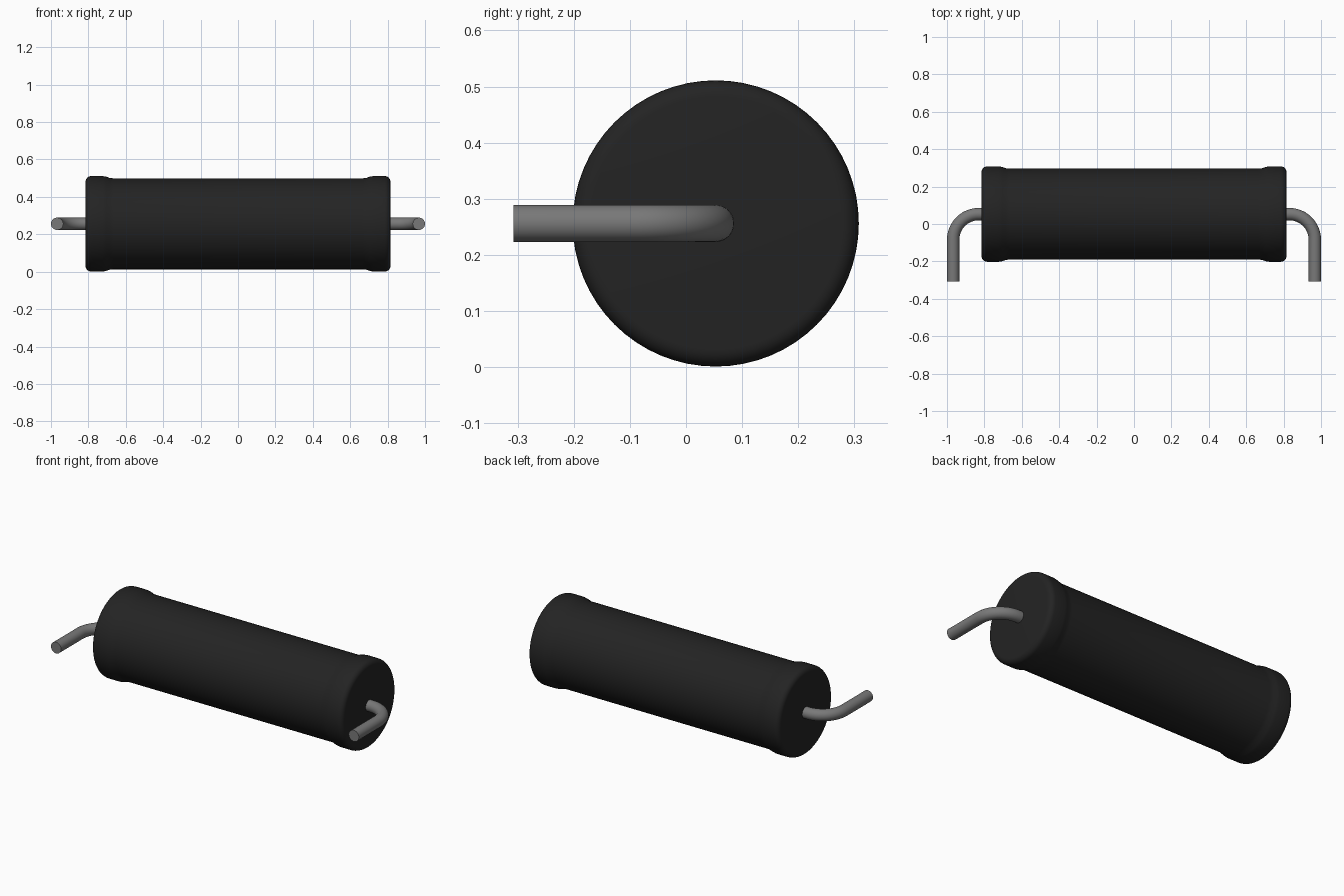
import bpy, bmesh, math
from mathutils import Matrix, Vector

cube = bpy.data.objects.get("Cube")
if cube:
    bpy.data.objects.remove(cube, do_unlink=True)

AXIS_Y, AXIS_Z = 0.053, 0.256


def material(name, value):
    mat = bpy.data.materials.new(name)
    mat.use_nodes = True
    color = (value, value, value, 1)
    mat.diffuse_color = color
    mat.node_tree.nodes["Principled BSDF"].inputs["Base Color"].default_value = color
    return mat


def finish(name, bm, mat):
    bmesh.ops.recalc_face_normals(bm, faces=bm.faces)
    mesh = bpy.data.meshes.new(name)
    bm.to_mesh(mesh)
    bm.free()
    mesh.materials.append(mat)
    obj = bpy.data.objects.new(name, mesh)
    obj.location = (0, AXIS_Y, AXIS_Z)
    bpy.context.collection.objects.link(obj)
    bpy.ops.object.select_all(action="DESELECT")
    obj.select_set(True)
    bpy.context.view_layer.objects.active = obj
    bpy.ops.object.shade_smooth_by_angle(angle=math.radians(40))
    return obj


def loft(name, rings, sides, mat):
    """Join (centre, radius, heading) rings into a capped tube."""
    bm = bmesh.new()
    loops = []
    for centre, radius, heading in rings:
        frame = Matrix.Translation(centre) @ Matrix.Rotation(heading, 4, "Z")
        loops.append([bm.verts.new(frame @ Vector((0, radius * math.cos(a), radius * math.sin(a))))
                      for a in (math.tau * i / sides for i in range(sides))])
    for a, b in zip(loops, loops[1:]):
        for i in range(sides):
            j = (i + 1) % sides
            bm.faces.new((a[i], a[j], b[j], b[i]))
    bm.faces.new(loops[0])
    bm.faces.new(loops[-1])
    return finish(name, bm, mat)


black = material("black coating", 0.017)
metal = material("grey metal", 0.19)

# Body: slim barrel with a rounded, slightly wider collar at each end
fillet = 0.03
half = [(0.665, 0.243), (0.685, 0.245), (0.705, 0.252), (0.722, 0.255)]
for step in range(7):
    a = math.pi / 2 * step / 6
    half.append((0.815 - fillet + fillet * math.sin(a), 0.255 - fillet + fillet * math.cos(a)))
profile = [(-x, r) for x, r in reversed(half)] + half
loft("body", [((x, 0, 0), r, 0) for x, r in profile], 64, black)

# Wire leads: straight out of the end, then a quarter bend to the front
wire, bend, start, tip = 0.033, 0.137, 0.83, -0.36
for name, side in (("left_lead", 1), ("right_lead", -1)):
    path = [((side * 0.8, 0, 0), wire, 0)]
    for step in range(13):
        a = math.pi / 2 * step / 12
        path.append(((side * (start + bend * math.sin(a)), bend * (math.cos(a) - 1), 0),
                     wire, -side * a))
    path.append(((side * (start + bend), tip, 0), wire, -side * math.pi / 2))
    loft(name, path, 32, metal)
